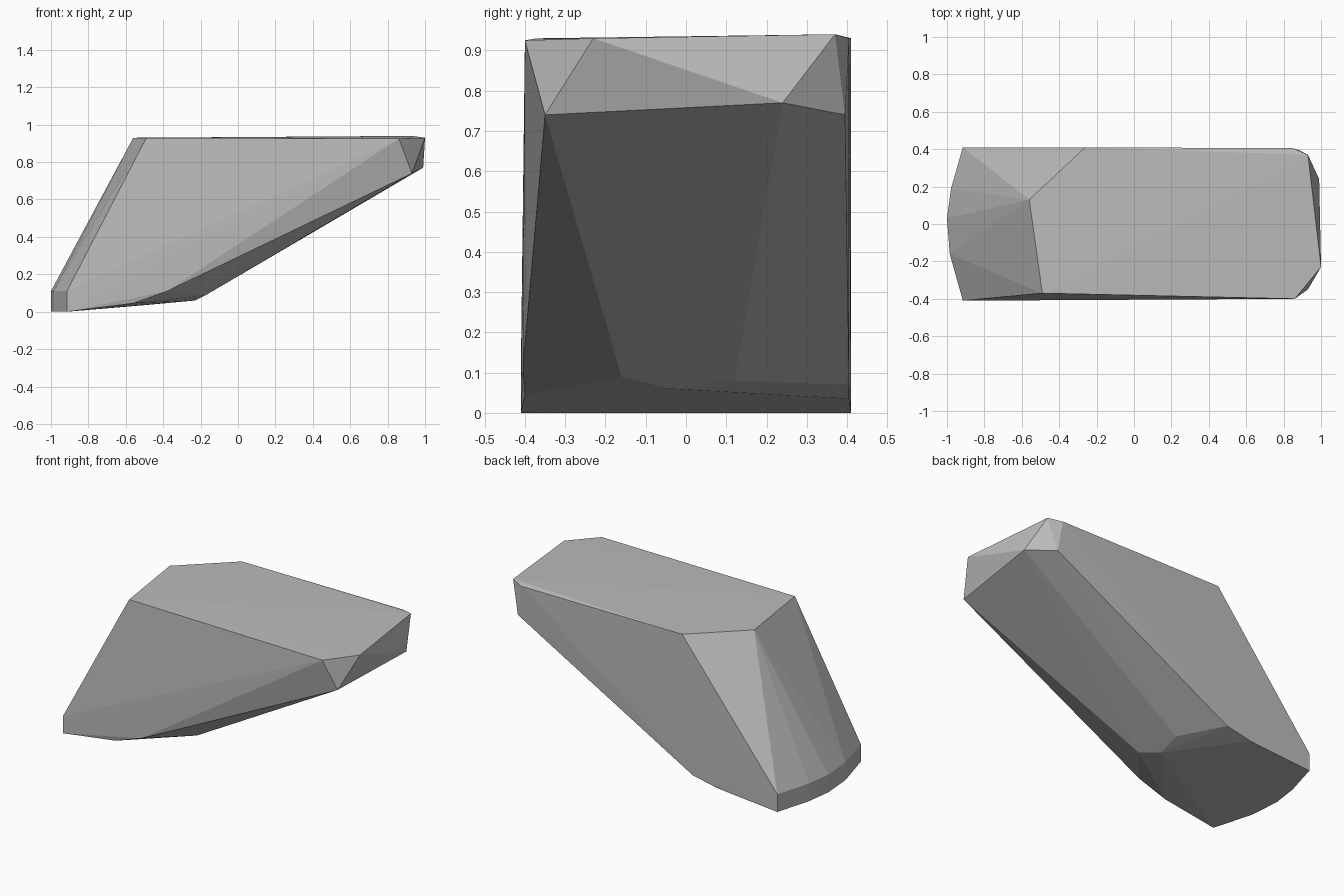
import bpy
import bmesh

if "Cube" in bpy.data.objects:
    bpy.data.objects.remove(bpy.data.objects["Cube"], do_unlink=True)

stone = bpy.data.materials.new("stone_grey")
stone.use_nodes = True
grey = (0.5, 0.5, 0.5, 1)
stone.diffuse_color = grey
stone.node_tree.nodes["Principled BSDF"].inputs["Base Color"].default_value = grey

# Flat top corners
top = [(-.56, .13, .93), (-.26, .41, .93), (-.49, -.37, .93),
       (.93, .37, .94), (.86, -.40, .925), (1, -.23, .93), (.85, .405, .93)]
# Chipped nose under the overhang
nose = [(.93, -.35, .74), (.99, .24, .77), (.88, .395, .74)]
# Keel where the underside meets the foot
keel = [(-.23, -.04, .06), (-.17, -.16, .09), (-.20, .12, .08),
        (-.56, -.40, .045), (-.38, -.405, .11),
        (-.50, .405, .035), (-.33, .405, .07)]
# Curved foot, repeated at its lower and upper rim
arc = [(-.915, -.41), (-.985, -.16), (-1, .03), (-.978, .19), (-.915, .41)]
foot = [(x, y, z) for x, y in arc for z in (0, .11)]

# Faceted rock as the hull of its corners
bm = bmesh.new()
for p in top + nose + keel + foot:
    bm.verts.new(p)
hull = bmesh.ops.convex_hull(bm, input=bm.verts[:])
loose = [v for v in bm.verts if not v.link_faces]
bmesh.ops.delete(bm, geom=loose, context='VERTS')
bmesh.ops.recalc_face_normals(bm, faces=bm.faces[:])

mesh = bpy.data.meshes.new("rock")
bm.to_mesh(mesh)
bm.free()
mesh.materials.append(stone)
rock = bpy.data.objects.new("rock", mesh)
bpy.context.collection.objects.link(rock)
